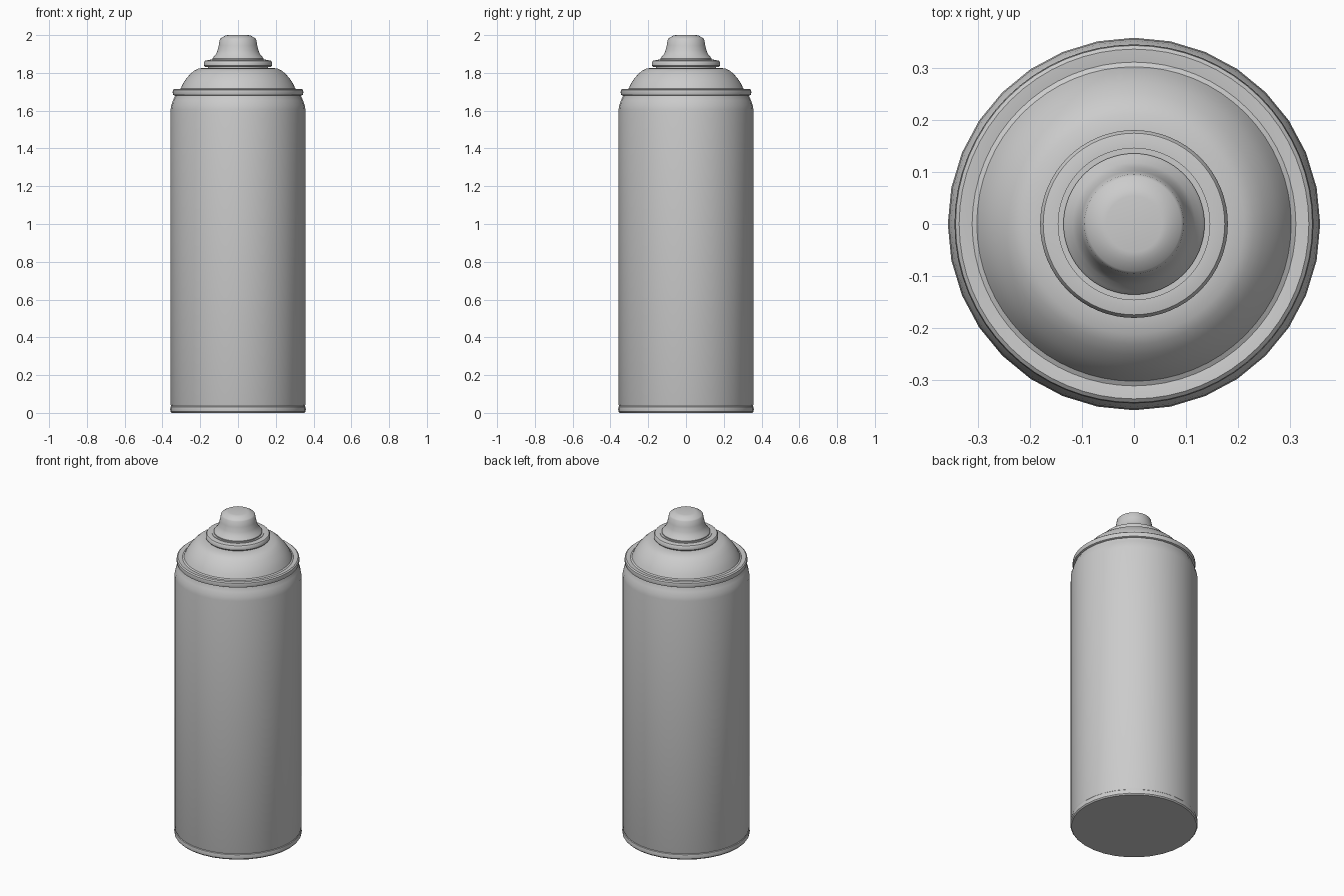
import bpy, bmesh, math

grey = bpy.data.materials.new("painted metal grey")
grey.diffuse_color = (0.6, 0.6, 0.6, 1)


def lathe(name, profile, sides, angle=35):
    """Spin a (radius, height) profile around z; radius 0 closes to a point."""
    bm = bmesh.new()
    rings = []
    for r, z in profile:
        if r == 0:
            rings.append([bm.verts.new((0, 0, z))] * sides)
        else:
            rings.append([bm.verts.new((r * math.cos(2 * math.pi * i / sides),
                                        r * math.sin(2 * math.pi * i / sides), z))
                          for i in range(sides)])
    for a, b in zip(rings, rings[1:]):
        for i in range(sides):
            j = (i + 1) % sides
            bm.faces.new(list(dict.fromkeys((a[i], a[j], b[j], b[i]))))
    bmesh.ops.recalc_face_normals(bm, faces=bm.faces)
    mesh = bpy.data.meshes.new(name)
    bm.to_mesh(mesh)
    bm.free()
    mesh.materials.append(grey)
    ob = bpy.data.objects.new(name, mesh)
    bpy.context.collection.objects.link(ob)
    bpy.ops.object.select_all(action='DESELECT')
    ob.select_set(True)
    bpy.context.view_layer.objects.active = ob
    bpy.ops.object.shade_smooth_by_angle(angle=math.radians(angle))
    return ob


# Base rim: rolled seam at the foot
lathe("base_rim", [(0, 0), (0.352, 0), (0.358, 0.007), (0.359, 0.02), (0.357, 0.032),
                   (0.351, 0.038), (0, 0.038)], 32)

# Can body with tapered shoulder
lathe("can_body", [(0, 0.03), (0.352, 0.03), (0.357, 0.045), (0.357, 1.605), (0.353, 1.63),
                   (0.344, 1.655), (0.335, 1.675), (0.333, 1.69), (0, 1.69)], 32)

# Dome with rolled outer rim
lathe("dome", [(0, 1.68), (0.335, 1.68), (0.343, 1.684), (0.346, 1.697), (0.344, 1.71),
               (0.337, 1.716), (0.325, 1.715), (0.312, 1.713), (0.303, 1.718),
               (0.292, 1.742), (0.274, 1.77), (0.252, 1.795), (0.232, 1.812),
               (0.212, 1.822), (0.18, 1.827), (0, 1.828)], 64)

# Valve cup ring
lathe("valve_ring", [(0, 1.815), (0.158, 1.815), (0.16, 1.83), (0.174, 1.832), (0.181, 1.84),
                     (0.181, 1.855), (0.175, 1.864), (0.16, 1.867), (0.147, 1.867),
                     (0.147, 1.87), (0, 1.87)], 64)

# Spray nozzle cap
lathe("nozzle", [(0, 1.86), (0.136, 1.86), (0.136, 1.876), (0.13, 1.884), (0.118, 1.897),
                 (0.109, 1.917), (0.102, 1.945), (0.096, 1.978), (0.091, 1.984),
                 (0.075, 1.993), (0.065, 1.998), (0.054, 2.0), (0, 2.0)], 64)
